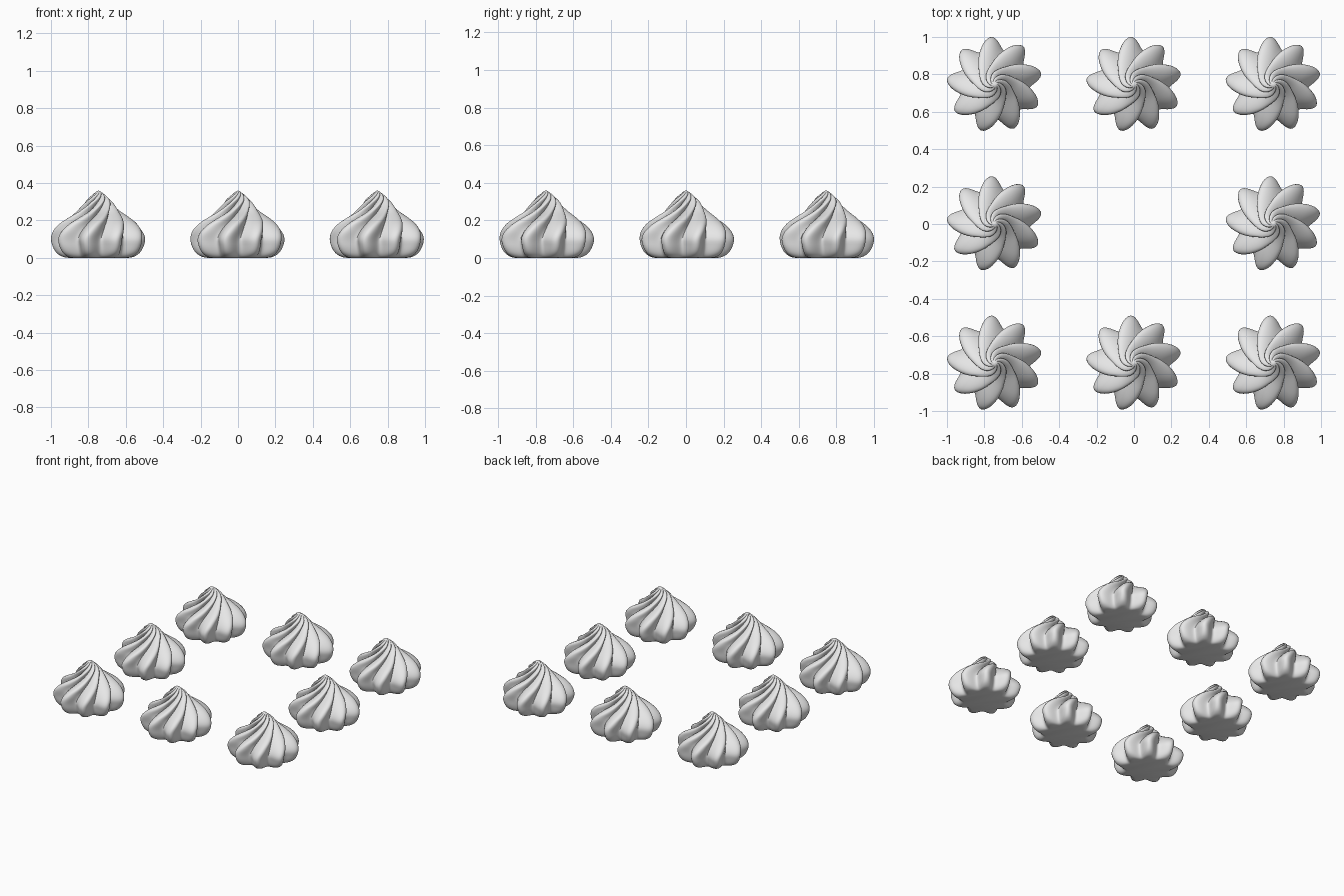
import bpy
import math

cube = bpy.data.objects.get("Cube")
if cube:
    bpy.data.objects.remove(cube, do_unlink=True)

LOBES = 9
STEPS = 144
PHASE = math.radians(14)

# Ridge profile: radius, height, groove depth, twist in degrees
PROFILE = [
    (0.165, 0.0, 0.16, 0), (0.195, 0.006, 0.20, 0), (0.226, 0.026, 0.24, 0),
    (0.247, 0.06, 0.26, 0), (0.256, 0.1, 0.27, 0), (0.245, 0.14, 0.29, 4),
    (0.212, 0.18, 0.32, 11), (0.165, 0.215, 0.34, 22), (0.122, 0.245, 0.36, 36),
    (0.092, 0.275, 0.36, 54), (0.068, 0.305, 0.32, 76), (0.04, 0.332, 0.25, 102),
    (0.015, 0.352, 0.12, 130),
]


def spline(points, per_span):
    """Smooth curve through the profile points."""
    out = []
    for i in range(len(points) - 1):
        a, b = points[max(i - 1, 0)], points[i]
        c, d = points[i + 1], points[min(i + 2, len(points) - 1)]
        for k in range(per_span):
            t = k / per_span
            out.append([0.5 * (2 * q + (r - p) * t + (2 * p - 5 * q + 4 * r - s) * t * t
                               + (3 * q - p - 3 * r + s) * t ** 3)
                        for p, q, r, s in zip(a, b, c, d)])
    return out + [list(points[-1])]


def swirl_mesh(material):
    """Fluted, twisted dollop with a flat base and a pointed tip."""
    rings = spline(PROFILE, 3)
    verts, faces = [], []
    for radius, z, depth, twist in rings:
        sharp = min(max((z - 0.08) / 0.12, 0), 1)
        for i in range(STEPS):
            a = math.tau * i / STEPS
            wave = 0.5 - 0.5 * math.cos(LOBES * a)
            crease = 1 - abs(math.cos(LOBES * a / 2))
            groove = wave * (1 - sharp) + crease * sharp
            r = radius * (1 - depth * groove)
            turn = a + PHASE + math.radians(twist)
            verts.append((r * math.cos(turn), r * math.sin(turn), z))
    for j in range(len(rings) - 1):
        for i in range(STEPS):
            k = (i + 1) % STEPS
            lo, hi = j * STEPS, (j + 1) * STEPS
            faces.append((lo + i, lo + k, hi + k, hi + i))
    # Tip and base
    top = len(verts) - STEPS
    verts.append((0, 0, 0.36))
    for i in range(STEPS):
        faces.append((top + i, top + (i + 1) % STEPS, len(verts) - 1))
    faces.append(tuple(reversed(range(STEPS))))
    mesh = bpy.data.meshes.new("meringue")
    mesh.from_pydata(verts, [], faces)
    mesh.materials.append(material)
    return mesh


cream = bpy.data.materials.new("light_grey")
cream.use_nodes = True
colour = (0.8, 0.8, 0.8, 1)
cream.diffuse_color = colour
cream.node_tree.nodes["Principled BSDF"].inputs["Base Color"].default_value = colour

# Eight dollops around an open square
mesh = swirl_mesh(cream)
bpy.ops.object.select_all(action='DESELECT')
for row, y in zip(("front", "middle", "back"), (-0.745, 0, 0.745)):
    for side, x in zip(("right", "centre", "left"), (-0.745, 0, 0.745)):
        if x == 0 and y == 0:
            continue
        dollop = bpy.data.objects.new(f"meringue_{row}_{side}", mesh)
        dollop.location = (x, y, 0)
        bpy.context.collection.objects.link(dollop)
        dollop.select_set(True)
        bpy.context.view_layer.objects.active = dollop
bpy.ops.object.shade_smooth_by_angle(angle=math.radians(50))
